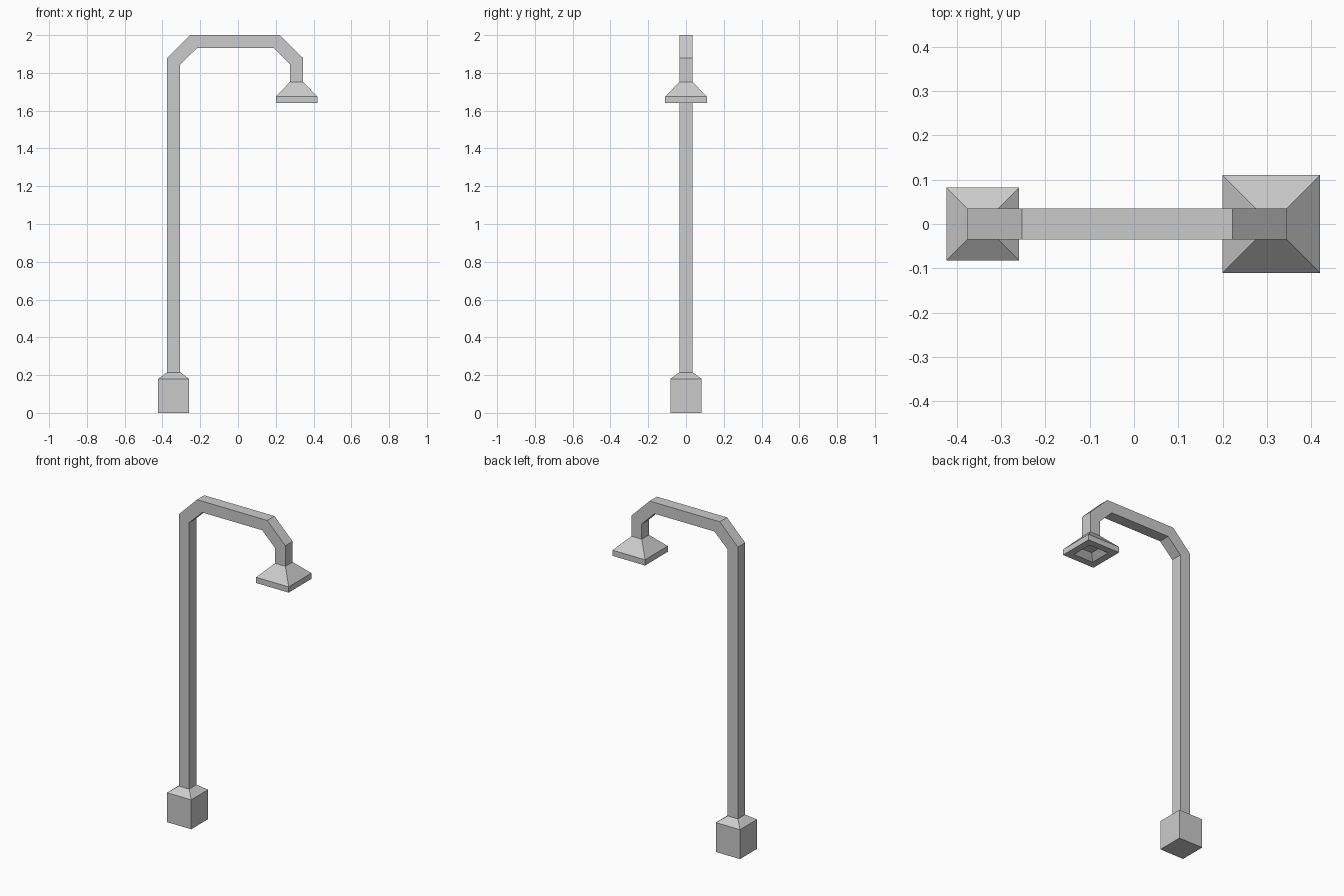
import bpy, bmesh

if "Cube" in bpy.data.objects:
    bpy.data.objects.remove(bpy.data.objects["Cube"])


def make_object(name, bm):
    bmesh.ops.recalc_face_normals(bm, faces=bm.faces)
    mesh = bpy.data.meshes.new(name)
    bm.to_mesh(mesh)
    bm.free()
    obj = bpy.data.objects.new(name, mesh)
    bpy.context.collection.objects.link(obj)
    return obj


def square_loft(name, cx, levels):
    """Stack square rings given as (half width, z) and cap both ends."""
    bm = bmesh.new()
    rings = [[bm.verts.new((cx + sx * h, sy * h, z))
              for sx, sy in ((-1, -1), (1, -1), (1, 1), (-1, 1))]
             for h, z in levels]
    for a, b in zip(rings, rings[1:]):
        for i in range(4):
            j = (i + 1) % 4
            bm.faces.new((a[i], a[j], b[j], b[i]))
    bm.faces.new(rings[0])
    bm.faces.new(rings[-1])
    return make_object(name, bm)


def bent_tube(name, outer, inner, half):
    """Square tube following matching outer and inner outlines in x-z."""
    bm = bmesh.new()
    rings = [[bm.verts.new((x, y, z)) for (x, z), y in
              ((o, -half), (o, half), (i, half), (i, -half))]
             for o, i in zip(outer, inner)]
    for a, b in zip(rings, rings[1:]):
        for i in range(4):
            j = (i + 1) % 4
            bm.faces.new((a[i], a[j], b[j], b[i]))
    bm.faces.new(rings[0])
    bm.faces.new(rings[-1])
    return make_object(name, bm)


POLE_X, LAMP_X, R = -0.341, 0.31, 0.035

# Base block with sloped shoulder
square_loft("base", POLE_X, [(0.082, 0), (0.082, 0.18), (R, 0.215)])

# Pole and overhanging arm with chamfered bends
bent_tube(
    "pole_arm",
    [(POLE_X - R, 0.215), (POLE_X - R, 1.878), (-0.253, 2.0),
     (0.222, 2.0), (LAMP_X + R, 1.878), (LAMP_X + R, 1.75)],
    [(POLE_X + R, 0.215), (POLE_X + R, 1.845), (-0.217, 1.931),
     (0.189, 1.931), (LAMP_X - R, 1.845), (LAMP_X - R, 1.75)],
    R)

# Lamp shade: recessed underside, rim, sloped top
square_loft("lamp_shade", LAMP_X, [
    (0.032, 1.672), (0.067, 1.64), (0.11, 1.64), (0.11, 1.675), (R, 1.752)])
